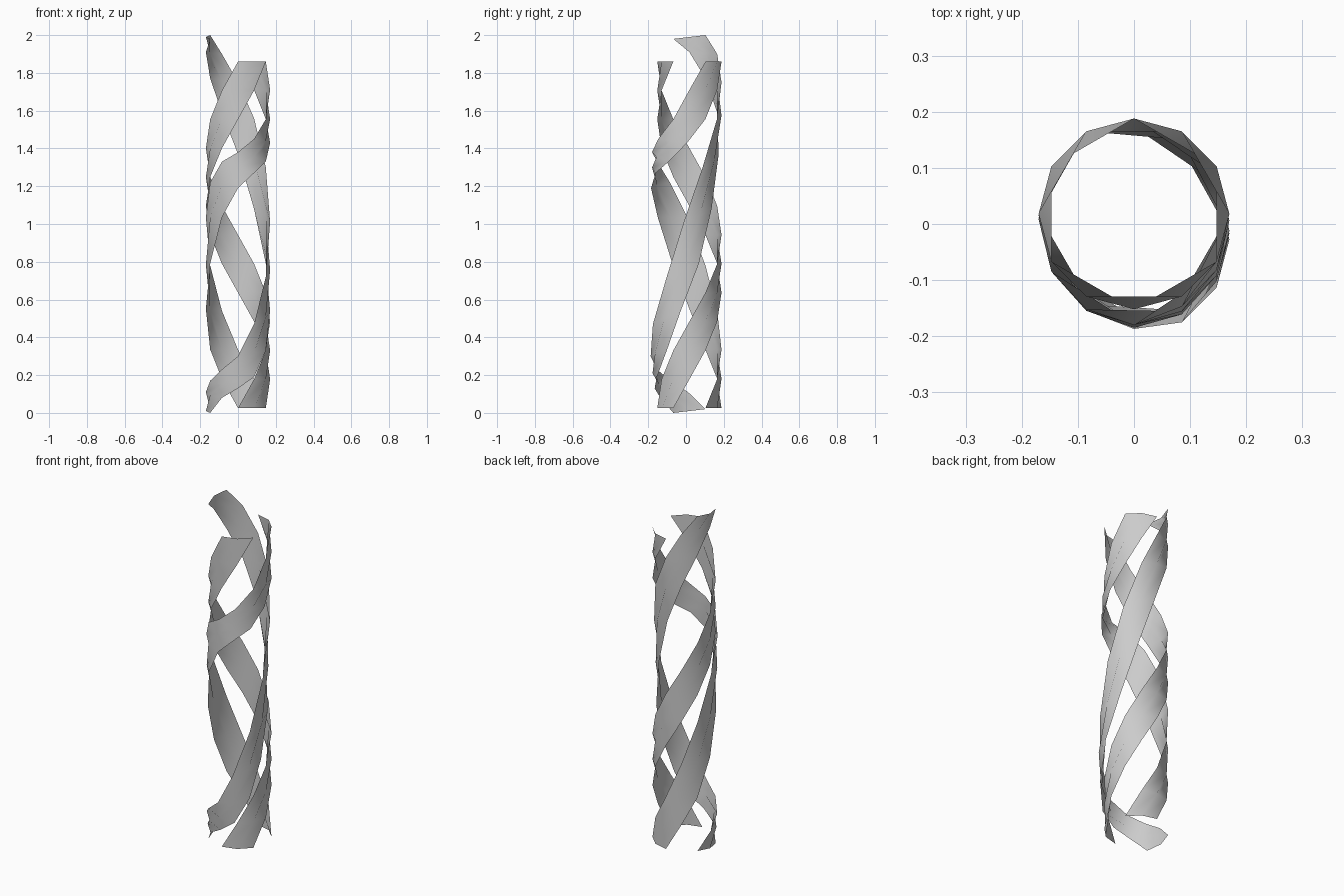
import bpy, math

if "Cube" in bpy.data.objects:
    bpy.data.objects.remove(bpy.data.objects["Cube"])

RADIUS = 0.17      # twelve-sided column the ribbons wrap around
CENTRE_Y = 0.018
STEP = 30          # degrees per cross-section
HALF = 30          # half the angular width of a ribbon

grey = bpy.data.materials.new("plain grey")
grey.diffuse_color = (0.6, 0.6, 0.6, 1)
grey.use_nodes = True
grey.node_tree.nodes["Principled BSDF"].inputs["Base Color"].default_value = grey.diffuse_color


def ribbon(name, start, left_z, right_z, left_s, right_s):
    """One full counterclockwise turn; each row has a left, middle and right point."""
    verts, faces = [], []
    for i, (zl, zr, sl, sr) in enumerate(zip(left_z, right_z, left_s, right_s)):
        mid = start + i * STEP
        for a, z, s in ((mid - HALF, zl, sl),
                        (mid, (zl + zr) / 2, (sl + sr) / 2),
                        (mid + HALF, zr, sr)):
            a = math.radians(a)
            verts.append((RADIUS * math.cos(a), RADIUS * math.sin(a) + CENTRE_Y + s, z))
        if i:
            for k in (3 * i, 3 * i + 1):
                faces.append((k - 3, k - 2, k + 1, k))
    mesh = bpy.data.meshes.new(name)
    mesh.from_pydata(verts, [], faces)
    mesh.materials.append(grey)
    mesh.shade_smooth()
    obj = bpy.data.objects.new(name, mesh)
    bpy.context.collection.objects.link(obj)


# Evenly climbing ribbon, starting and ending at the front right
even = [0.025 + 1.835 * i / 12 for i in range(13)]
ribbon("even_ribbon", -60, even, even, [0] * 13, [0] * 13)

# Ribbon from the back right, bulging forward where it crosses the front
ribbon("back_ribbon", 60,
       [.025, .18, .335, .54, .78, 1.035, 1.22, 1.33, 1.38, 1.45, 1.555, 1.71, 1.86],
       [.025, .18, .335, .55, .79, 1.035, 1.19, 1.27, 1.33, 1.43, 1.555, 1.71, 1.86],
       [0, 0, 0, 0, 0, -.01, -.018, -.023, -.028, -.018, 0, 0, 0],
       [0, 0, 0, 0, -.005, -.02, -.033, -.032, -.025, -.012, 0, 0, 0])

# Ribbon from the left, shallow at the front and steep on the right
bulge = [0, -.007, -.014, -.025, -.035, -.046, -.035, -.03, -.015, 0, 0, 0, 0]
ribbon("left_ribbon", 180,
       [.02, .11, .17, .23, .30, .47, .72, 1.01, 1.30, 1.56, 1.75, 1.90, 2.0],
       [.0, .08, .13, .19, .33, .54, .79, 1.08, 1.37, 1.59, 1.77, 1.91, 1.98],
       bulge, bulge)
